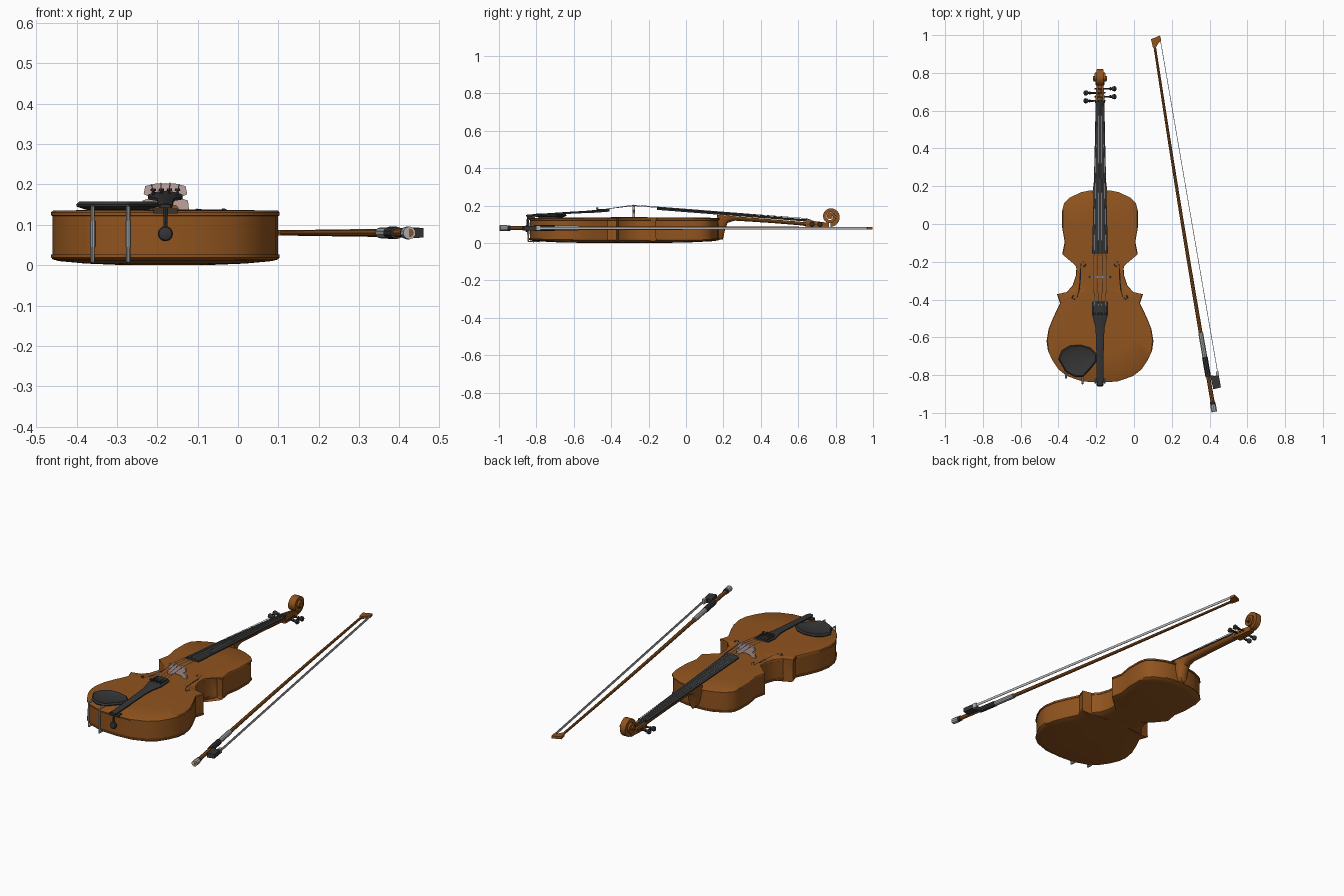
import bpy, bmesh, math
from mathutils import Vector

if "Cube" in bpy.data.objects:
    bpy.data.objects.remove(bpy.data.objects["Cube"])

CX = -0.18  # violin centre line


def material(name, r, g, b):
    m = bpy.data.materials.new(name)
    m.diffuse_color = (r, g, b, 1)
    m.use_nodes = True
    m.node_tree.nodes["Principled BSDF"].inputs["Base Color"].default_value = m.diffuse_color
    return m


WOOD = material("varnished_wood", 0.28, 0.088, 0.013)
EBONY = material("ebony", 0.035, 0.035, 0.037)
MAPLE = material("pale_maple", 0.52, 0.37, 0.34)
SILVER = material("silver", 0.42, 0.44, 0.45)
HAIR = material("bow_hair", 0.45, 0.45, 0.45)


def loft(name, sections, mat):
    """Skin closed sections of equal length and cap both ends."""
    bm = bmesh.new()
    rows = [[bm.verts.new(p) for p in s] for s in sections]
    n = len(rows[0])
    for a, b in zip(rows, rows[1:]):
        for i in range(n):
            j = (i + 1) % n
            bm.faces.new((a[i], a[j], b[j], b[i]))
    bm.faces.new(rows[0])
    bm.faces.new(rows[-1])
    bmesh.ops.recalc_face_normals(bm, faces=bm.faces)
    me = bpy.data.meshes.new(name)
    bm.to_mesh(me)
    bm.free()
    me.materials.append(mat)
    ob = bpy.data.objects.new(name, me)
    bpy.context.collection.objects.link(ob)
    return ob


def tube(name, pts, radii, mat, n=8):
    """Round sweep along a path; radii is one number or one per point."""
    pts = [Vector(p) for p in pts]
    if not isinstance(radii, (list, tuple)):
        radii = [radii] * len(pts)
    secs = []
    for i, p in enumerate(pts):
        a, b = pts[max(i - 1, 0)], pts[min(i + 1, len(pts) - 1)]
        d = (b - a).normalized()
        u = d.cross(Vector((1, 0, 0)) if abs(d.x) < 0.8 else Vector((0, 0, 1))).normalized()
        v = d.cross(u)
        secs.append([p + radii[i] * (u * math.cos(t) + v * math.sin(t))
                     for t in (2 * math.pi * k / n for k in range(n))])
    return loft(name, secs, mat)


def box(name, x, y, z, mat):
    return loft(name, [[(x[0], q, z[0]), (x[1], q, z[0]), (x[1], q, z[1]), (x[0], q, z[1])] for q in y], mat)


def prism(name, outline, z0, z1, mat):
    return loft(name, [[(x, y, z) for x, y in outline] for z in (z0, z1)], mat)


def arched(y, hw, top, thick, rise):
    """Cross-section with a curved top and flat underside."""
    arc = [(CX + hw * t, y, top - rise * t * t) for t in (-1, -.6, -.2, .2, .6, 1)]
    return arc + [(CX + hw, y, top - rise - thick), (CX - hw, y, top - rise - thick)]


# Body: half outline mirrored, stacked from the back plate to the top plate
half = [(0, .18), (.05, .178), (.1, .168), (.16, .14), (.19, .11), (.2, .07), (.2, -.02), (.187, -.095),
        (.2, -.16), (.16, -.155), (.138, -.185), (.125, -.235), (.128, -.275), (.145, -.325), (.175, -.36),
        (.228, -.372), (.212, -.42), (.25, -.5), (.272, -.555), (.283, -.62), (.276, -.67), (.253, -.72),
        (.22, -.77), (.175, -.805), (.095, -.833), (0, -.84)]
outline = half + [(-x, y) for x, y in half[-2:0:-1]]
layers = [(.35, 0), (.7, .004), (.93, .01), (.985, .014), (1, .019), (1, .026), (.988, .027),
          (.988, .122), (1, .123), (1, .131), (.985, .135), (.7, .1365), (.4, .138)]
loft("body", [[(CX + s * x, -.33 + s * (y + .33), z) for x, y in outline] for s, z in layers], WOOD)

# Sound holes
f_hole = [(.088, -.226), (.077, -.219), (.078, -.206), (.09, -.2), (.1, -.212), (.104, -.25), (.105, -.3),
          (.111, -.35), (.12, -.385), (.135, -.4), (.148, -.39), (.141, -.378)]
for side in (-1, 1):
    tube("sound_hole", [(CX + side * x, y, .135) for x, y in f_hole],
         [.005, .005] + [.0035] * 8 + [.005, .005], EBONY, 6)


# Neck with heel
def fb_top(y):
    return .195 - .084 * (y + .16)


neck = []
for y, hw, low in ((.165, .04, .018), (.197, .036, .018), (.206, .034, .06), (.222, .033, .108),
                   (.26, .031, .12), (.45, .027, .108), (.6, .024, .096), (.65, .024, .09)):
    top = fb_top(y) - .016
    neck.append([(CX - hw * math.cos(a), y, top - (top - low) * math.sin(a))
                 for a in (math.pi * k / 8 for k in range(9))])
loft("neck", neck, WOOD)

# Fingerboard and nut
loft("fingerboard", [arched(y, hw, fb_top(y), .007, .01 * hw / .042)
                     for y, hw in ((-.155, .042), (.64, .022))], EBONY)
box("nut", (CX - .023, CX + .023), (.64, .65), (.1, .13), EBONY)

# Pegbox: two cheeks and a floor
for side in (-1, 1):
    loft("pegbox_cheek", [[(CX + side * a, y, lo), (CX + side * b, y, lo), (CX + side * b, y, hi),
                           (CX + side * a, y, hi)] for y, a, b, lo, hi in
                          ((.64, .014, .026, .088, .122), (.7, .01, .021, .083, .116), (.765, .004, .015, .082, .108))],
         WOOD)
loft("pegbox_floor", [[(CX - w, y, z), (CX + w, y, z), (CX + w, y, z + .012), (CX - w, y, z + .012)]
                      for y, w, z in ((.64, .022, .087), (.765, .012, .081))], WOOD)

# Scroll: a spiral band that widens towards the eye
scroll = []
for k in range(43):
    t = k / 42
    a = -math.pi / 2 + t * 3.75 * math.pi
    r, th, w = .044 - .034 * t, .011 - .005 * t, .014 + .02 * t
    c, s = math.cos(a), math.sin(a)
    scroll.append([(CX + x, .772 + q * c, .141 + q * s)
                   for x, q in ((-w, r - th), (w, r - th), (w, r + th), (-w, r + th))])
loft("scroll", scroll, WOOD)
tube("scroll_eye", [(CX - .037, .772, .141), (CX + .037, .772, .141)], .012, WOOD, 12)

# Tuning pegs, alternating sides
peg_y = ((-1, .652), (1, .674), (-1, .694), (1, .716))
for side, y in peg_y:
    tube("peg", [(CX + side * x, y, .1) for x in (-.028, .05, .052, .058, .06, .068, .078, .084, .087)],
         [.004, .005, .008, .008, .005, .012, .014, .011, .004], EBONY, 10)

# Bridge
hb = [(0, .203), (.025, .202), (.05, .196), (.054, .176), (.042, .17), (.042, .165), (.056, .16),
      (.059, .134), (.036, .134), (.028, .147), (0, .152)]
ring = hb + [(-x, z) for x, z in hb[-2:0:-1]]
loft("bridge", [[(CX + x, y, z) for x, z in ring] for y in (-.285, -.274)], MAPLE)

# Tailpiece, saddle, gut and end button
loft("tailpiece", [arched(y, hw, z, .007, .2 * hw) for y, hw, z in
                   ((-.41, .04, .184), (-.42, .043, .183), (-.48, .042, .178), (-.51, .034, .175), (-.545, .025, .172),
                    (-.6, .021, .169), (-.84, .017, .153), (-.855, .013, .151))], EBONY)
box("saddle", (CX - .03, CX + .03), (-.845, -.815), (.128, .141), EBONY)
tube("tail_gut", [(CX, -.82, .146), (CX, -.845, .143), (CX, -.848, .12), (CX, -.848, .08)], .005, EBONY)
tube("end_button", [(CX, y, .078) for y in (-.825, -.842, -.846, -.852, -.858, -.861)],
     [.01, .01, .017, .019, .016, .006], EBONY, 12)

# Strings and fine tuners
for i, (side, py) in enumerate((peg_y[0], peg_y[2], peg_y[3], peg_y[1])):
    u = (i - 1.5) / 1.5
    zb = .2045 - .005 * u * u
    tube("string", [(CX + .03 * u, -.43, .182), (CX + .034 * u, -.28, zb),
                    (CX + .016 * u, .645, .132), (CX + .007 * u, py, .106)], .0014, SILVER, 5)
    x = CX + .03 * u
    tube("fine_tuner_screw", [(x, -.475, z) for z in (.165, .184, .184, .19)], [.003, .003, .007, .006], EBONY)
    box("fine_tuner_arm", (x - .004, x + .004), (-.475, -.415), (.176, .183), EBONY)

# Chin rest: raised rim around a shallow cup
rest = [(-.4, -.715), (-.382, -.67), (-.34, -.645), (-.285, -.64), (-.233, -.655), (-.197, -.69),
        (-.197, -.725), (-.233, -.77), (-.27, -.808), (-.315, -.808), (-.363, -.782)]
loft("chin_rest", [[(-.3 + s * (x + .3), -.72 + s * (y + .72), z) for x, y in rest]
                   for s, z in ((.75, .137), (1, .145), (1.01, .15), (.93, .158), (.7, .152), (.3, .148))], EBONY)
for x, y in ((-.36, -.812), (-.272, -.843)):
    tube("chin_rest_clamp", [(x, y + .04, .144), (x, y, .144), (x, y, .1), (x, y, .009), (x, y + .03, .009)],
         .005, SILVER)
    tube("clamp_barrel", [(x, y, .045), (x, y, .11)], .0065, SILVER)

# Bow, lying flat
TIP, END, BZ = Vector((.108, .95, .08)), Vector((.425, -.995, .08)), .08


def at(t):
    p = TIP.lerp(END, t)
    return p + Vector((-.006, 0, 0)) * math.sin(math.pi * t)


def along(name, t0, t1, r, mat, n=10):
    tube(name, [at(t0), at(t1)], r, mat, n)


tube("bow_stick", [at(k / 12) for k in range(13)], [.0065 + .0045 * k / 12 for k in range(13)], WOOD)
along("bow_winding", .785, .85, .0135, SILVER)
along("bow_grip", .85, .905, .0155, EBONY)
along("bow_end_screw", .972, .985, .0145, EBONY)
along("bow_end_cap", .98, 1, .016, SILVER)
prism("bow_head", [(.09, .978), (.138, .998), (.144, .97), (.128, .955), (.113, .93), (.1, .935)],
      .073, .087, WOOD)
prism("bow_frog", [(.403, -.80), (.43, -.805), (.446, -.783), (.46, -.865), (.42, -.875)], .068, .092, EBONY)
prism("frog_ferrule", [(.434, -.782), (.447, -.779), (.45, -.80), (.436, -.803)], .067, .093, SILVER)
prism("bow_hair", [(.138, .975), (.141, .975), (.445, -.79), (.442, -.79)], .073, .087, HAIR)

# Smooth shading with crisp edges
for ob in bpy.data.objects:
    ob.select_set(True)
    bpy.context.view_layer.objects.active = ob
bpy.ops.object.shade_smooth_by_angle(angle=math.radians(32))
